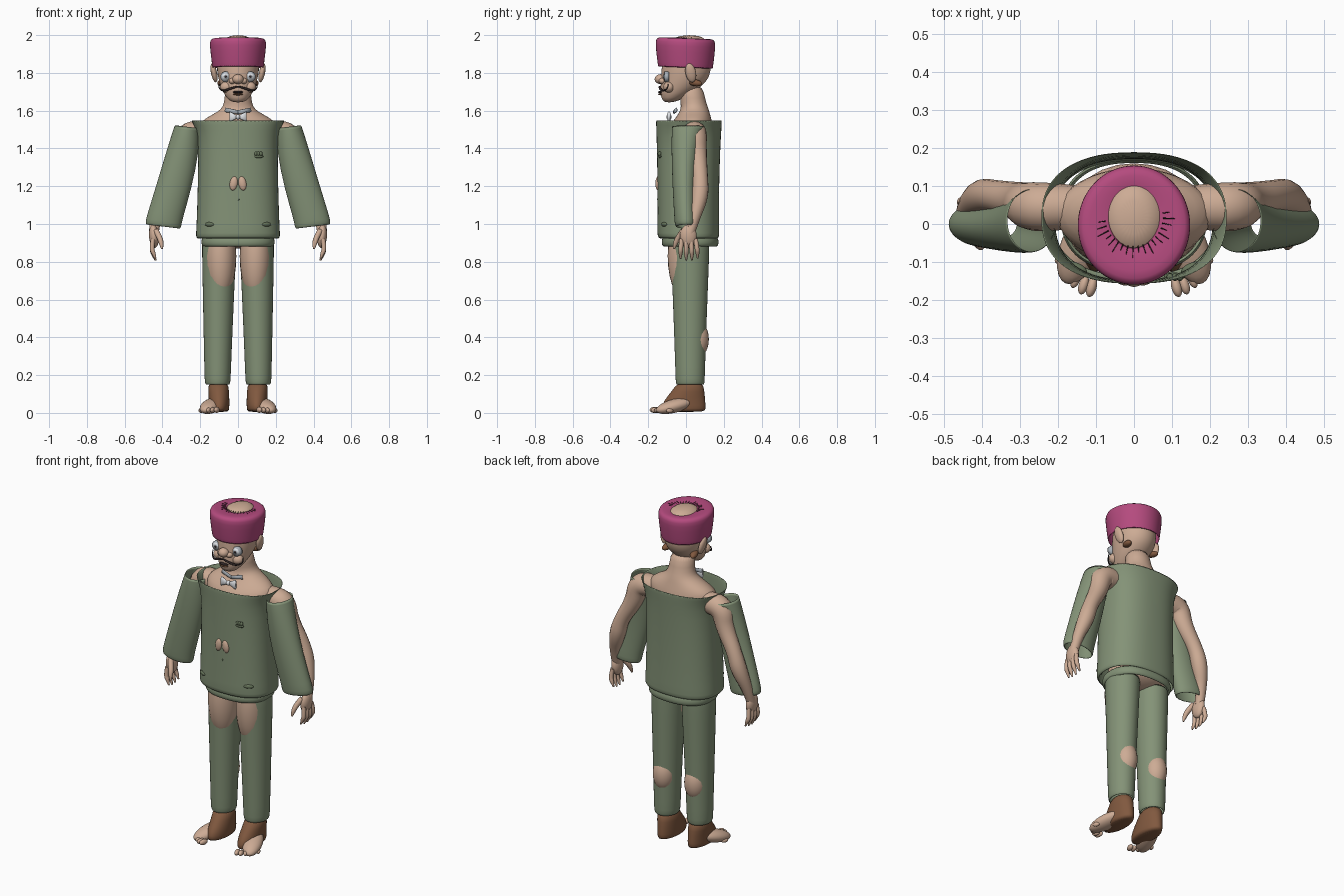
import bpy, bmesh, math
from math import sin, cos, pi, radians
from mathutils import Vector, Matrix

cube = bpy.data.objects.get("Cube")
if cube:
    bpy.data.objects.remove(cube)


def material(name, r, g, b):
    m = bpy.data.materials.new(name)
    m.use_nodes = True
    m.diffuse_color = (r, g, b, 1)
    node = m.node_tree.nodes["Principled BSDF"]
    node.inputs["Base Color"].default_value = (r, g, b, 1)
    node.inputs["Roughness"].default_value = 0.8
    return m


SKIN = material("skin", .61, .41, .3)
GREEN = material("cloth green", .23, .29, .185)
DARK = material("trim green", .13, .17, .1)
PINK = material("hat magenta", .46, .07, .21)
BROWN = material("leather brown", .22, .1, .05)
BLACK = material("hair black", .03, .02, .02)
WHITE = material("white", .75, .77, .8)
GREY = material("pale grey", .4, .44, .48)


def finish(name, mesh, mat):
    ob = bpy.data.objects.new(name, mesh)
    bpy.context.collection.objects.link(ob)
    mesh.materials.clear()
    mesh.materials.append(mat)
    mesh.polygons.foreach_set("material_index", [0] * len(mesh.polygons))
    mesh.polygons.foreach_set("use_smooth", [True] * len(mesh.polygons))
    return ob


def from_bmesh(name, bm, mat):
    bmesh.ops.recalc_face_normals(bm, faces=bm.faces)
    mesh = bpy.data.meshes.new(name)
    bm.to_mesh(mesh)
    bm.free()
    return finish(name, mesh, mat)


def loft(name, mat, rings, s=1, power=2, tilt=(0, 0), closed=True, n=28):
    """Stack of level rings: (z, centre x, centre y, half width, half depth)."""
    bm = bmesh.new()
    loops = []
    for z, cx, cy, rx, ry in rings:
        loop = []
        for i in range(n):
            c, d = cos(2 * pi * i / n), sin(2 * pi * i / n)
            x = math.copysign(abs(c) ** (2 / power), c) * rx
            y = math.copysign(abs(d) ** (2 / power), d) * ry
            loop.append(bm.verts.new((s * (cx + x), cy + y, z + tilt[0] * x + tilt[1] * y)))
        loops.append(loop)
    for a, b in zip(loops, loops[1:]):
        for i in range(n):
            j = (i + 1) % n
            bm.faces.new((a[i], a[j], b[j], b[i]))
    if closed:
        bm.faces.new(loops[0])
        bm.faces.new(loops[-1])
    ob = from_bmesh(name, bm, mat)
    if not closed:
        wall = ob.modifiers.new("wall", "SOLIDIFY")
        wall.thickness = .003
        wall.offset = -1
    sub = ob.modifiers.new("smooth", "SUBSURF")
    sub.levels = sub.render_levels = 1
    return ob


def ball(name, mat, at, size, s=1, turn=(0, 0, 0)):
    """Ellipsoid, mirrored to the other side with s = -1."""
    bm = bmesh.new()
    bmesh.ops.create_uvsphere(bm, u_segments=24, v_segments=14, radius=1)
    m = Matrix.Identity(4)
    for angle, axis in zip(turn, "XYZ"):
        m = Matrix.Rotation(radians(angle), 4, axis) @ m
    m = Matrix.Translation(at) @ m @ Matrix.Diagonal((*size, 1))
    bm.transform(Matrix.Diagonal((s, 1, 1, 1)) @ m)
    return from_bmesh(name, bm, mat)


def limb(name, mat, points, s=1, sides=4):
    """Round tube along a smooth path of (x, y, z, radius)."""
    cu = bpy.data.curves.new(name, "CURVE")
    cu.dimensions = "3D"
    cu.bevel_depth = 1
    cu.bevel_resolution = sides
    cu.use_fill_caps = True
    sp = cu.splines.new("NURBS")
    sp.points.add(len(points) - 1)
    for p, (x, y, z, r) in zip(sp.points, points):
        p.co = (s * x, y, z, 1)
        p.radius = r
    sp.use_endpoint_u = True
    sp.order_u = 3
    sp.resolution_u = 5
    temp = bpy.data.objects.new("temp", cu)
    bpy.context.collection.objects.link(temp)
    graph = bpy.context.evaluated_depsgraph_get()
    mesh = bpy.data.meshes.new_from_object(temp.evaluated_get(graph))
    bpy.data.objects.remove(temp)
    return finish(name, mesh, mat)


def cone(name, mat, base, tip, r1, r2, flat=1):
    a, b = Vector(base), Vector(tip)
    bm = bmesh.new()
    bmesh.ops.create_cone(bm, cap_ends=True, segments=16, radius1=r1, radius2=r2,
                          depth=(b - a).length)
    rot = (b - a).to_track_quat("Z", "Y").to_matrix().to_4x4()
    bm.transform(Matrix.Translation((a + b) / 2) @ rot)
    mid = (a.y + b.y) / 2
    for v in bm.verts:
        v.co.y = mid + (v.co.y - mid) * flat
    return from_bmesh(name, bm, mat)


# Skin torso, neck and head
loft("shoulders", SKIN, [(1.38, 0, .02, .18, .13), (1.49, 0, .02, .205, .13), (1.53, 0, .03, .21, .112),
                         (1.565, 0, .04, .165, .092), (1.595, 0, .045, .105, .079),
                         (1.62, 0, .045, .08, .071), (1.66, 0, .035, .07, .066), (1.74, 0, .025, .07, .065)])
loft("head", SKIN, [(1.643, 0, -.09, .03, .025), (1.665, 0, -.073, .062, .06),
                    (1.72, 0, -.03, .09, .108), (1.78, 0, 0, .108, .13), (1.84, 0, 0, .115, .132),
                    (1.93, 0, .01, .105, .115), (1.98, 0, .018, .075, .09), (2, 0, .018, .035, .045)])
ball("pelvis", SKIN, (0, .03, .95), (.17, .13, .08))
ball("nose", SKIN, (0, -.135, 1.767), (.03, .031, .026))
ball("mouth", BLACK, (0, -.126, 1.698), (.028, .022, .008))
ball("lower_lip", BROWN, (0, -.127, 1.687), (.026, .02, .006))

# Hat with the bald crown showing and stray hairs around the opening
loft("hat", PINK, [(1.826, 0, -.003, .136, .145), (1.87, 0, -.003, .141, .151),
                   (1.95, 0, -.003, .151, .16), (1.978, 0, -.003, .147, .156),
                   (1.986, 0, 0, .125, .132), (1.979, 0, .015, .06, .075)],
     tilt=(0, -.04), closed=False, n=36)
for i in range(19):
    a = radians(-172 + i * 10)
    d = Vector((cos(a), sin(a), 0))
    start = Vector((0, .018, 1.986)) + d * .076
    cone("crown_hair", BLACK, start, start + d * (.018 + .007 * (i % 3)), .0016, .0008)

# Jacket, waistband and their small details
loft("jacket", GREEN, [(.925, 0, .015, .212, .15), (.935, 0, .012, .222, .162), (.96, 0, .012, .218, .16),
                       (1.2, 0, .012, .21, .16), (1.43, 0, .014, .207, .166),
                       (1.5, 0, .015, .22, .17), (1.55, 0, .016, .245, .172)],
     power=2.4, closed=False, n=36)
loft("waistband", GREEN, [(.88, 0, .022, .182, .14), (.888, 0, .022, .193, .15), (.91, 0, .022, .195, .152),
                          (.93, 0, .022, .19, .145)], power=2.4, closed=False, n=36)
ball("belly_button", DARK, (.003, -.148, 1.13), (.005, .005, .007))
ball("badge_base", DARK, (.107, -.138, 1.358), (.028, .01, .009))
for i in range(3):
    ball("badge_bump", DARK, (.095 + .013 * i, -.14, 1.372), (.009, .01, .012))

# Bow tie
ball("bow_knot", WHITE, (0, -.09, 1.567), (.012, .014, .014))

for s, side in ((1, "left_"), (-1, "right_")):
    # Face
    ball(side + "ear", SKIN, (.127, .025, 1.8), (.016, .028, .052), s, (12, 12, 0))
    ball(side + "nostril", SKIN, (.03, -.123, 1.757), (.019, .021, .016), s)
    ball(side + "cheek", SKIN, (.06, -.09, 1.725), (.035, .03, .03), s)
    cone(side + "spectacle_rim", GREY, (s * .065, -.09, 1.78), (s * .065, -.114, 1.78), .028, .028)
    cone(side + "spectacle_lens", WHITE, (s * .065, -.1, 1.78), (s * .065, -.117, 1.78), .021, .021)
    cone(side + "iris", GREY, (s * .065, -.11, 1.78), (s * .065, -.119, 1.78), .011, .011)
    cone(side + "pupil", BLACK, (s * .065, -.11, 1.78), (s * .065, -.121, 1.78), .006, .006)
    limb(side + "moustache", BLACK, [(0, -.14, 1.728, .004), (.04, -.14, 1.718, .007),
                                     (.075, -.122, 1.703, .005), (.105, -.095, 1.718, .003),
                                     (.098, -.095, 1.742, .002)], s)
    ball(side + "sideburn", BROWN, (.088, .048, 1.748), (.02, .038, .018), s, (-10, 0, -15))

    # Collar and tie wings
    cone(side + "bow_wing", WHITE, (s * .046, -.09, 1.568), (0, -.09, 1.567), .028, .006, .4)
    cone(side + "collar_wing", GREY, (s * .066, -.045, 1.604), (0, -.07, 1.592), .012, .01, .5)

    # Patches of belly and the jacket pockets
    ball(side + "belly_patch", SKIN, (.023, -.148, 1.215), (.021, .014, .038), s, (0, -10, 0))
    ball(side + "pocket", DARK, (.15, -.115, .998), (.028, .012, .012), s, (0, 0, 25))

    # Sleeve and the arm pushing out behind it
    loft(side + "sleeve", GREEN, [(.985, .395, 0, .088, .052), (.995, .396, 0, .096, .06),
                                  (1.03, .39, -.002, .094, .06), (1.2, .338, -.01, .093, .062),
                                  (1.4, .288, -.006, .084, .072), (1.52, .269, .01, .065, .085)],
         s, tilt=(.12, 0), closed=False)
    limb(side + "arm", SKIN, [(.1, .045, 1.49, .05), (.19, .045, 1.485, .062), (.275, .045, 1.475, .066),
                              (.3, .06, 1.37, .05), (.372, .076, 1.25, .04), (.402, .075, 1.15, .047),
                              (.44, .045, 1.03, .028), (.445, .02, .95, .026)], s, 6)
    ball(side + "palm", SKIN, (.445, .012, .935), (.026, .045, .062), s, (0, 4, 0))
    for i in range(4):
        y, tip = -.024 + .025 * i, .815 + .009 * abs(i - 1.4)
        limb(side + "finger", SKIN, [(.45, y, .92, .012), (.458, y * 1.15, .87, .013),
                                     (.446, y * 1.2, tip + .015, .011), (.436, y * 1.2, tip - .012, .004)], s)
    limb(side + "thumb", SKIN, [(.435, -.015, .965, .015), (.415, -.04, .93, .015),
                                (.405, -.058, .895, .013), (.402, -.064, .868, .005)], s)

    # Trouser leg with thigh and calf showing through
    loft(side + "trouser_leg", GREEN, [(.148, .108, .022, .06, .07), (.155, .108, .022, .068, .077),
                                       (.2, .108, .022, .07, .078), (.5, .105, .022, .079, .088),
                                       (.8, .101, .022, .089, .1), (.9, .1, .022, .091, .103)],
         s, closed=False)
    ball(side + "thigh", SKIN, (.092, 0, .83), (.083, .097, .235), s)
    ball(side + "calf", SKIN, (.104, .057, .39), (.062, .064, .1), s)

    # Boot and the splayed bare foot breaking out of it
    loft(side + "boot", BROWN, [(.004, .1, -.01, .05, .11), (.02, .1, -.012, .054, .117),
                                (.06, .1, -.01, .055, .113), (.11, .102, .01, .055, .088),
                                (.17, .105, .025, .054, .066)], s)
    ball(side + "foot", SKIN, (.14, -.058, .038), (.053, .11, .036), s, (14, 0, 22))
    for i in range(5):
        x, y, r = .112 + .021 * i, -.166 + .005 * i * i, .016 - .001 * i
        ball(side + "toe", SKIN, (x, y, r), (r * .85, r * 1.7, r), s, (0, 0, 15 + 3 * i))
